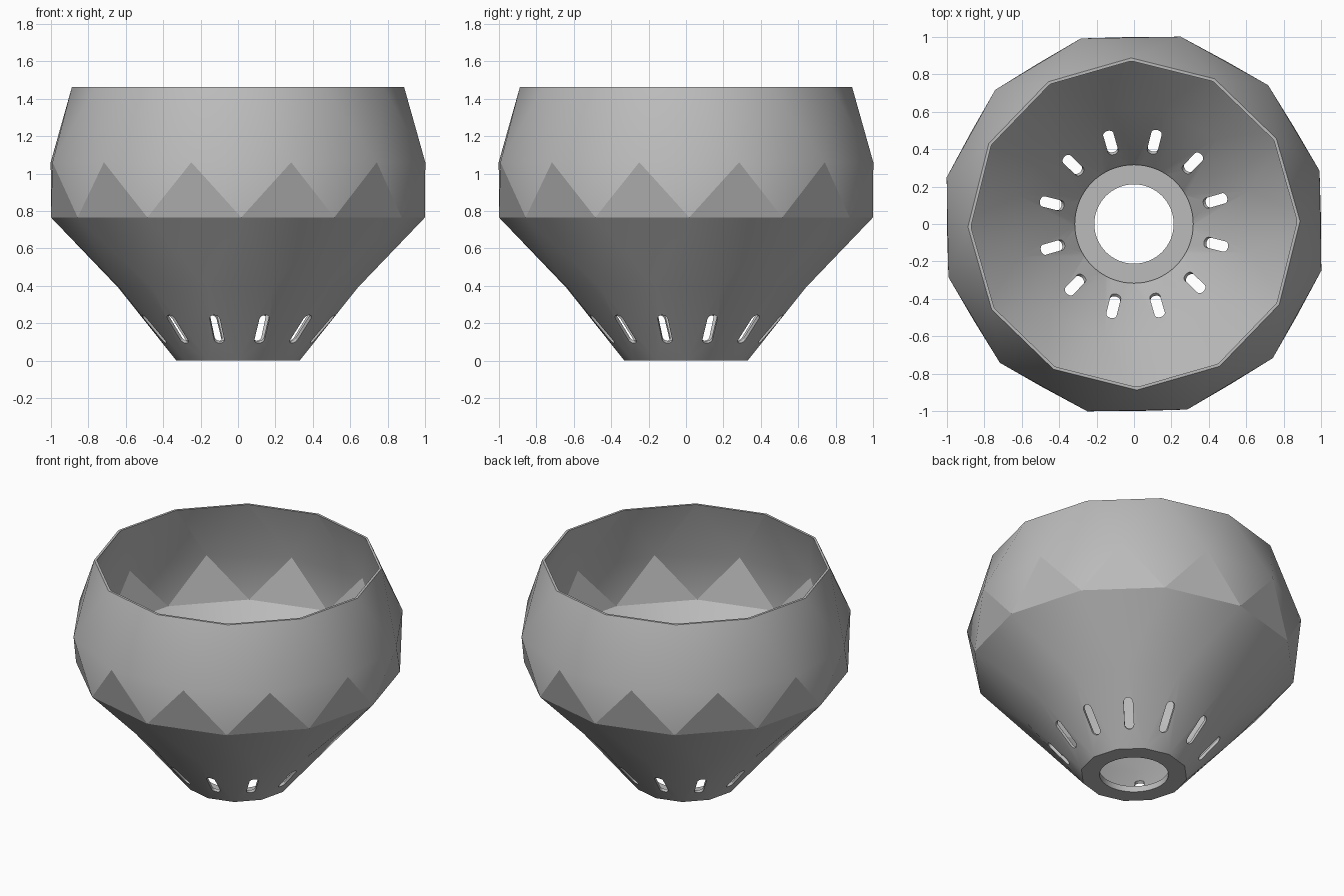
import bpy, bmesh, math
from mathutils import Matrix, Vector

cube = bpy.data.objects.get("Cube")
if cube:
    bpy.data.objects.remove(cube)

SIDES = 12
STEP = 2 * math.pi / SIDES
TWIST = math.radians(1)

grey = bpy.data.materials.new("warm_grey")
grey.use_nodes = True
colour = (0.5, 0.5, 0.5, 1)
grey.diffuse_color = colour
grey.node_tree.nodes["Principled BSDF"].inputs["Base Color"].default_value = colour


def make_object(name, bm):
    bmesh.ops.recalc_face_normals(bm, faces=bm.faces)
    mesh = bpy.data.meshes.new(name)
    bm.to_mesh(mesh)
    bm.free()
    mesh.materials.append(grey)
    obj = bpy.data.objects.new(name, mesh)
    bpy.context.collection.objects.link(obj)
    return obj


def faceted_solid(name, profile):
    """Rings of (radius, height, half-step turn) joined by triangles."""
    bm = bmesh.new()
    rings = []
    for radius, z, turn in profile:
        angles = [TWIST + (i + turn / 2) * STEP for i in range(SIDES)]
        rings.append([bm.verts.new((radius * math.cos(a), radius * math.sin(a), z))
                      for a in angles])
    for low, high, (_, _, turn) in zip(rings, rings[1:], profile):
        # the turned ring's vertex i sits between i and i + 1 of the other
        plain, turned = (high, low) if turn else (low, high)
        for i in range(SIDES):
            j = (i + 1) % SIDES
            bm.faces.new((plain[i], plain[j], turned[i]))
            bm.faces.new((turned[i], plain[j], turned[j]))
    bm.faces.new(rings[0])
    bm.faces.new(rings[-1])
    return make_object(name, bm)


def cylinder(name, radius, bottom, top):
    bm = bmesh.new()
    bmesh.ops.create_cone(bm, cap_ends=True, segments=64, radius1=radius,
                          radius2=radius, depth=top - bottom,
                          matrix=Matrix.Translation((0, 0, (bottom + top) / 2)))
    return make_object(name, bm)


def slot_cutters(name, length, width, depth):
    """Rounded slots set square to the sloping lower wall."""
    bm = bmesh.new()
    along = Vector((0.66, 0, 0.75))
    along.normalize()
    across = Vector((0, 1, 0))
    out = across.cross(along)
    straight = (length - width) / 2
    for i in range(SIDES):
        turn = Matrix.Rotation(TWIST + (i + 0.5) * STEP, 3, 'Z')
        caps = []
        for side in (-depth, depth):
            cap = []
            for end in (1, -1):
                for k in range(9):
                    a = math.pi * k / 8 + (0 if end == 1 else math.pi)
                    p = Vector((0.463, 0, 0.17)) + out * side
                    p += along * (end * straight + math.sin(a) * width / 2)
                    p += across * (math.cos(a) * width / 2)
                    cap.append(bm.verts.new(turn @ p))
            caps.append(cap)
        count = len(caps[0])
        for k in range(count):
            n = (k + 1) % count
            bm.faces.new((caps[0][k], caps[0][n], caps[1][n], caps[1][k]))
        bm.faces.new(caps[0])
        bm.faces.new(caps[1])
    return make_object(name, bm)


def combine(target, tool, operation):
    mod = target.modifiers.new(operation, 'BOOLEAN')
    mod.operation = operation
    mod.solver = 'EXACT'
    mod.object = tool
    deps = bpy.context.evaluated_depsgraph_get()
    mesh = bpy.data.meshes.new_from_object(target.evaluated_get(deps))
    target.modifiers.clear()
    target.data = mesh
    bpy.data.objects.remove(tool)


# Outer skin and the cavity that hollows it
outer = [(0.33, 0, 0), (0.66, 0.39, 1), (1.0, 0.765, 0), (1.032, 1.06, 1), (0.888, 1.463, 0)]
inner = [(r - (0.025 if z < 0.7 else 0.017), z, t) for r, z, t in outer]

# Carry the cavity a little past both open ends along the wall slope
inner[0] = (inner[0][0] - 0.0085, -0.01, 0)
inner[-1] = (inner[-1][0] - 0.0036, 1.473, 0)

shade = faceted_solid("faceted_shade", outer)
combine(shade, faceted_solid("cavity", inner), 'DIFFERENCE')

# Round floor ring with its central opening, then the vent slots
combine(shade, cylinder("floor_disc", 0.317, 0, 0.04), 'UNION')
combine(shade, cylinder("opening", 0.212, -0.1, 0.2), 'DIFFERENCE')
combine(shade, slot_cutters("vent_slots", 0.2, 0.056, 0.06), 'DIFFERENCE')

# Soft upper band, crisp creases below it
bpy.ops.object.select_all(action='DESELECT')
shade.select_set(True)
bpy.context.view_layer.objects.active = shade
bpy.ops.object.shade_smooth_by_angle(angle=math.radians(17.5))
